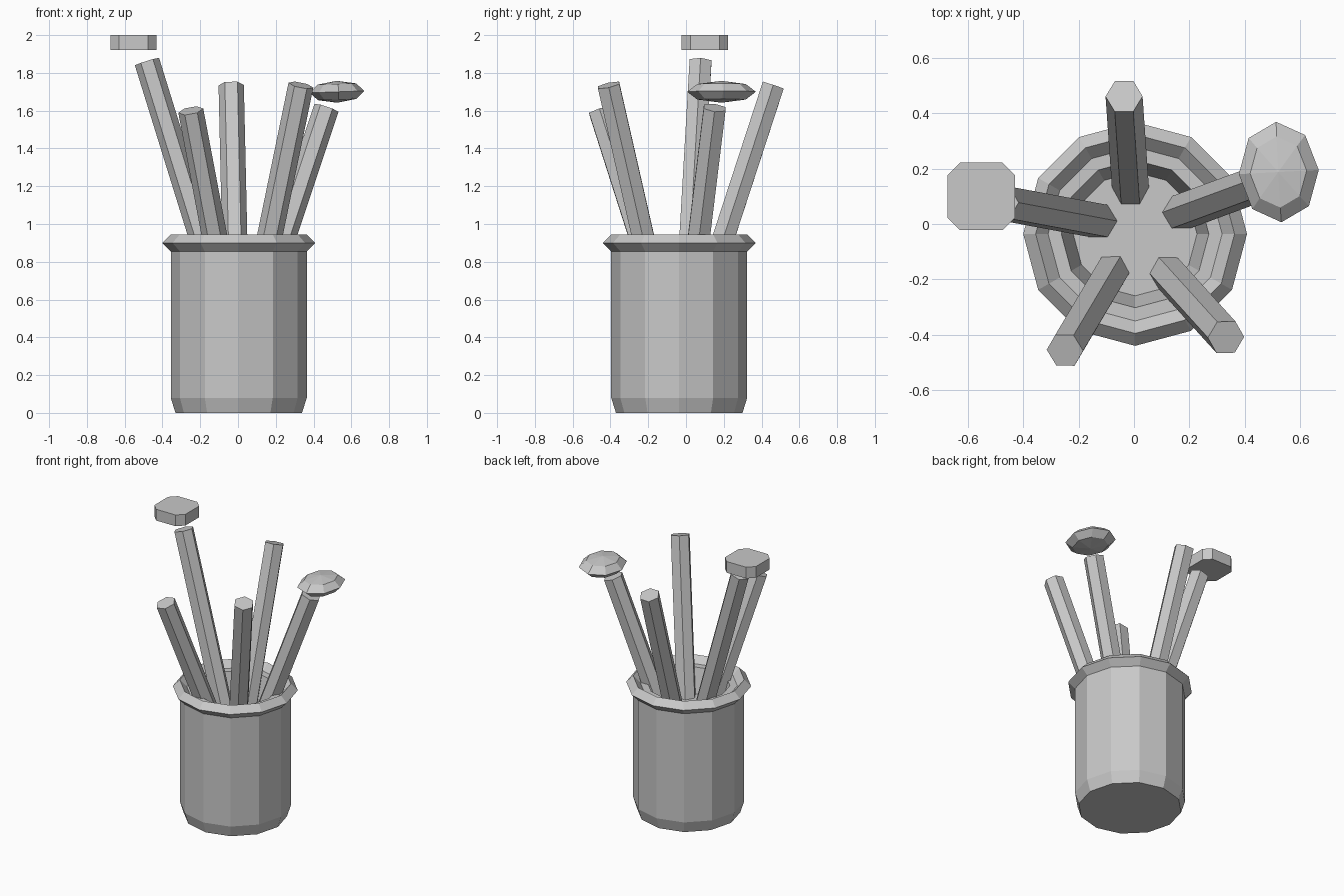
import bpy
import bmesh
import math
from mathutils import Vector, Matrix

cube = bpy.data.objects.get("Cube")
if cube:
    bpy.data.objects.remove(cube, do_unlink=True)

GREY = (0.58, 0.58, 0.58, 1.0)
grey = bpy.data.materials.new("plain grey")
grey.use_nodes = True
grey.diffuse_color = GREY
grey.node_tree.nodes["Principled BSDF"].inputs["Base Color"].default_value = GREY

CENTRE = Vector((0.004, -0.036, 0.0))
SIDES = 12


def add_object(name, bm):
    bmesh.ops.recalc_face_normals(bm, faces=bm.faces)
    mesh = bpy.data.meshes.new(name)
    bm.to_mesh(mesh)
    bm.free()
    mesh.materials.append(grey)
    obj = bpy.data.objects.new(name, mesh)
    bpy.context.collection.objects.link(obj)
    return obj


def lathe(name, profile, closed):
    """Turn a (radius, height) profile around the upright axis."""
    bm = bmesh.new()
    rings = []
    for r, z in profile:
        rings.append([bm.verts.new((r * math.cos(a), r * math.sin(a), z))
                      for a in (math.tau * i / SIDES for i in range(SIDES))])
    pairs = list(zip(rings, rings[1:]))
    if closed:
        pairs.append((rings[-1], rings[0]))
    else:
        bm.faces.new(rings[0])
        bm.faces.new(rings[-1])
    for low, high in pairs:
        for i in range(SIDES):
            j = (i + 1) % SIDES
            bm.faces.new((low[i], low[j], high[j], high[i]))
    add_object(name, bm).location = CENTRE


def stick(name, top, mouth):
    """Six-sided handle running from its top through the pot mouth to the floor."""
    top, mouth = Vector(top), Vector(mouth)
    axis = (top - mouth).normalized()
    foot = top - axis * ((top.z - 0.69) / axis.z)
    bm = bmesh.new()
    bmesh.ops.create_cone(bm, cap_ends=True, segments=6, radius1=0.067,
                          radius2=0.067, depth=(top - foot).length)
    # Put two corners on the x axis before tilting
    first = max(bm.verts, key=lambda v: v.co.x)
    turn = Matrix.Rotation(-math.atan2(first.co.y, first.co.x), 4, 'Z')
    tilt = Vector((0, 0, 1)).rotation_difference(axis).to_matrix().to_4x4()
    bm.transform(Matrix.Translation((top + foot) / 2) @ tilt @ turn)
    add_object(name, bm)


# Pot with a bevelled foot and a shallow tapered well
lathe("pot", [(0.335, 0), (0.36, 0.08), (0.36, 0.9), (0.267, 0.9), (0.224, 0.73)], False)

# Diamond-section rim
lathe("pot_rim", [(0.405, 0.9), (0.36, 0.945), (0.315, 0.9), (0.36, 0.855)], True)

# Utensil handles
stick("back_handle", (-0.036, 0.462, 1.735), (-0.018, 0.204, 0.945))
stick("right_handle", (-0.482, 0.077, 1.86), (-0.198, 0.024, 0.945))
stick("left_handle", (0.468, 0.152, 1.615), (0.245, 0.07, 0.945))
stick("front_right_handle", (-0.25, -0.457, 1.6), (-0.126, -0.248, 0.945))
stick("front_left_handle", (0.333, -0.41, 1.735), (0.17, -0.23, 0.945))

# Spatula head: flat block with cut upright corners
bm = bmesh.new()
bmesh.ops.create_cube(bm, size=1.0)
bm.transform(Matrix.Translation((-0.553, 0.1, 1.96)) @ Matrix.Diagonal((0.245, 0.245, 0.08, 1)))
upright = [e for e in bm.edges if abs(e.verts[0].co.z - e.verts[1].co.z) > 0.01]
bmesh.ops.bevel(bm, geom=upright, offset=0.046, segments=1, affect='EDGES')
add_object("spatula_head", bm)

# Spoon head: flattened low-poly ball
bm = bmesh.new()
bmesh.ops.create_uvsphere(bm, u_segments=8, v_segments=4, radius=1.0)
bm.transform(Matrix.Diagonal((0.145, 0.182, 0.058, 1)))
spoon = add_object("spoon_head", bm)
spoon.location = (0.524, 0.188, 1.7)
spoon.rotation_euler = (0, math.radians(-2), math.radians(3))
